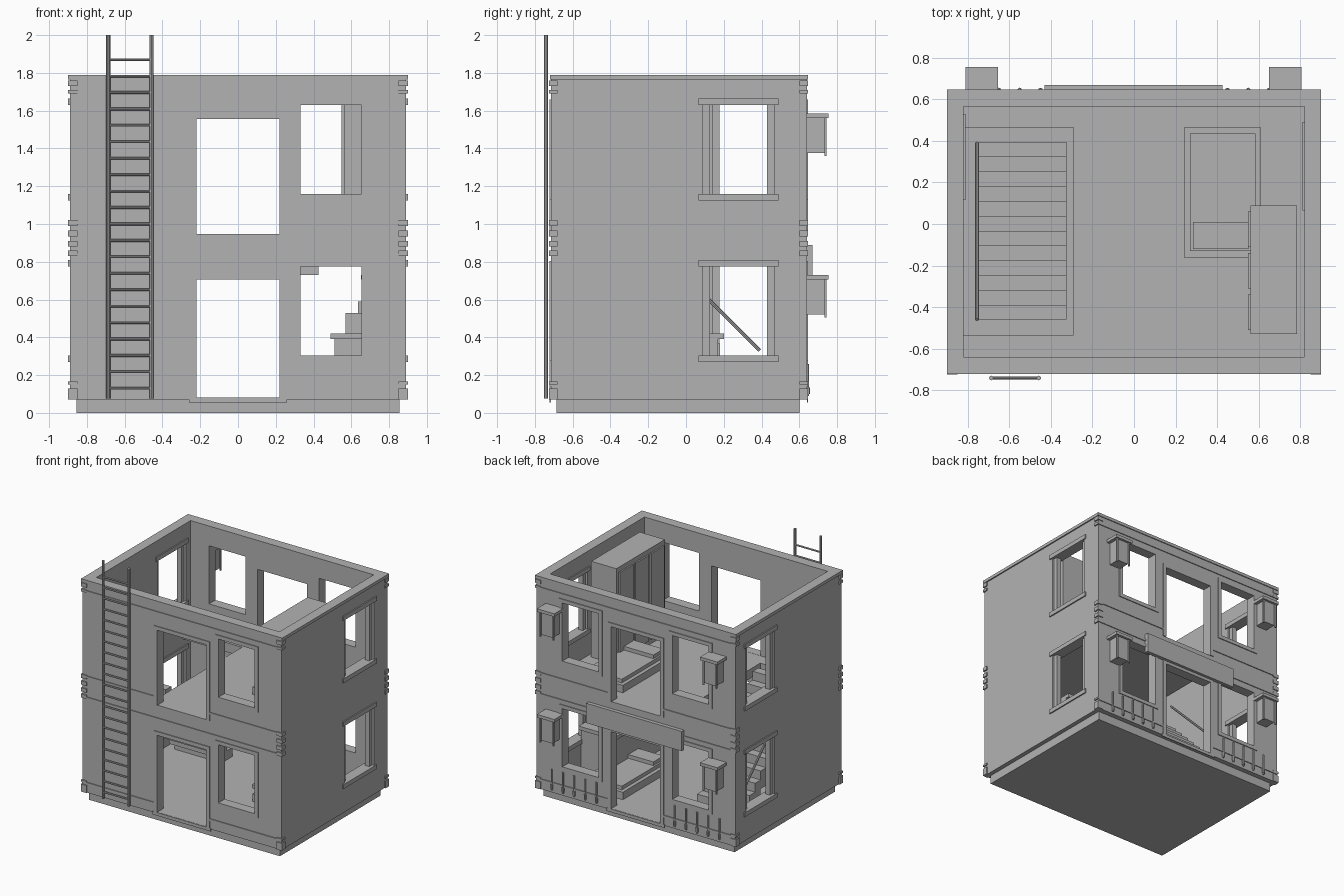
import bpy
import bmesh
from math import hypot, atan2
from mathutils import Matrix, Vector

if "Cube" in bpy.data.objects:
    bpy.data.objects.remove(bpy.data.objects["Cube"], do_unlink=True)

GREY = (0.45, 0.45, 0.45, 1)
mat = bpy.data.materials.new("plain_grey")
mat.use_nodes = True
mat.diffuse_color = GREY
mat.node_tree.nodes["Principled BSDF"].inputs["Base Color"].default_value = GREY


def build(name, boxes=(), rods=(), sides=8):
    """One object from boxes (x0, x1, y0, y1, z0, z1) and rods (start, end, radius)."""
    bm = bmesh.new()
    for x0, x1, y0, y1, z0, z1 in boxes:
        m = Matrix.Translation(((x0 + x1) / 2, (y0 + y1) / 2, (z0 + z1) / 2))
        bmesh.ops.create_cube(bm, size=1, matrix=m @ Matrix.Diagonal((x1 - x0, y1 - y0, z1 - z0, 1)))
    for a, b, r in rods:
        a, b = Vector(a), Vector(b)
        m = Matrix.Translation((a + b) / 2) @ (b - a).to_track_quat('Z', 'Y').to_matrix().to_4x4()
        bmesh.ops.create_cone(bm, cap_ends=True, segments=sides, radius1=r, radius2=r,
                              depth=(b - a).length, matrix=m)
    mesh = bpy.data.meshes.new(name)
    bm.to_mesh(mesh)
    bm.free()
    mesh.materials.append(mat)
    ob = bpy.data.objects.new(name, mesh)
    bpy.context.collection.objects.link(ob)
    return ob


def cut(ob, boxes):
    """Cut boxes out of an object for good."""
    cutter = build("cutter", boxes)
    cutter.hide_render = True
    mod = ob.modifiers.new("openings", 'BOOLEAN')
    mod.operation = 'DIFFERENCE'
    mod.solver = 'EXACT'
    mod.object = cutter
    bpy.context.view_layer.update()
    done = bpy.data.meshes.new_from_object(ob.evaluated_get(bpy.context.evaluated_depsgraph_get()))
    ob.modifiers.clear()
    ob.data = done
    bpy.data.objects.remove(cutter, do_unlink=True)


# Main dimensions
WX, FRONT, BACK = 0.89, -0.715, 0.64
IX, IF, IB = 0.82, -0.64, 0.565
LOW, UP, TOP = 0.08, 0.945, 1.79
DOORS = [(LOW, 0.705), (UP, 1.555)]
WINDOWS = [(0.305, 0.775), (1.16, 1.63)]
WIN_X = (0.33, 0.655)
SIDE_Y = {1: (0.09, 0.465), -1: (0.14, 0.505)}

# Base and ground floor
build("base", [(-0.855, 0.855, -0.685, 0.6, 0, 0.075)])

# Walls: a shell with doors and windows cut through
walls = build("walls", [(-WX, WX, FRONT, BACK, 0.07, TOP)])
cut(walls, [(-IX, IX, IF, IB, LOW, 2)])
holes = []
for z0, z1 in DOORS:
    holes.append((-0.22, 0.22, -1, 1, z0 + 0.001, z1))
for z0, z1 in WINDOWS:
    holes.append((*WIN_X, -1, 1, z0, z1))
    holes.append((-WIN_X[1], -WIN_X[0], 0.4, 1, z0, z1))
    for s, (y0, y1) in SIDE_Y.items():
        holes.append((*sorted((s * 0.6, s * 1.1)), y0, y1, z0, z1))
cut(walls, holes)

# Upper floor with the stairwell opening
floor = build("upper_floor", [(-IX, IX, IF, IB, 0.87, UP)])
cut(floor, [(-1, -0.29, -0.535, 0.465, 0.8, 1)])

# Side window jambs, lintels and sills, standing proud of both wall faces
jambs, ledges = [], []
for s, (y0, y1) in SIDE_Y.items():
    xa, xb = sorted((s * 0.835, s * 0.875))
    la, lb = sorted((s * 0.81, s * 0.9))
    for z0, z1 in WINDOWS:
        jambs += [(xa, xb, y0, y0 + 0.037, z0, z1), (xa, xb, y1 - 0.037, y1, z0, z1)]
        ledges += [(la, lb, y0 - 0.025, y1 + 0.025, z1, z1 + 0.035),
                   (la, lb, y0 - 0.025, y1 + 0.025, z0 - 0.035, z0)]
build("side_window_jambs", jambs)
build("side_window_ledges", ledges)

# Thin frames and string courses on the front and back
frames, courses = [], []
for ya, yb, wins in ((FRONT - 0.007, FRONT, [WIN_X]),
                     (BACK, BACK + 0.007, [WIN_X, (-WIN_X[1], -WIN_X[0])])):
    spans = [(-0.22, 0.22, z0, z1, True) for z0, z1 in DOORS]
    spans += [(a, b, z0, z1, False) for a, b in wins for z0, z1 in WINDOWS]
    for a, b, z0, z1, door in spans:
        w = 0.03
        frames += [(a - w, a, ya, yb, z0, z1), (b, b + w, ya, yb, z0, z1),
                   (a - w, b + w, ya, yb, z1, z1 + w)]
        if not door:
            frames.append((a - w, b + w, ya, yb, z0 - w, z0))
    courses += [(-WX, WX, ya, yb, z, z + 0.015) for z in (0.83, 1.69)]
    for z in (0.14, 1.0):
        courses += [(-WX, -0.25, ya, yb, z, z + 0.015), (0.25, WX, ya, yb, z, z + 0.015)]
    courses.append((-0.26, 0.26, ya, yb, 0.055, LOW))
build("opening_frames", frames)
build("string_courses", courses)

# Corner blocks in groups at the foot, middle and top
blocks = []
for z0, z1 in ((0.07, 0.13), (0.15, 0.165), (0.83, 0.86), (0.88, 0.91),
               (0.935, 0.965), (0.99, 1.02), (1.69, 1.71), (1.73, 1.76)):
    for sx in (-1, 1):
        xa, xb = sorted((sx * 0.85, sx * 0.9))
        blocks += [(xa, xb, FRONT - 0.009, -0.68, z0, z1), (xa, xb, 0.6, BACK + 0.007, z0, z1)]
build("corner_blocks", blocks)
build("wall_cap", [(-0.9, 0.9, FRONT - 0.006, IF, 1.765, TOP), (-0.9, 0.9, IB, BACK + 0.007, 1.765, TOP),
                   (-0.9, -IX, IF, IB, 1.765, TOP), (IX, 0.9, IF, IB, 1.765, TOP)])

# Ladder
rungs = [((-0.69, -0.741, 0.13 + i * 0.087), (-0.455, -0.741, 0.13 + i * 0.087), 0.007) for i in range(21)]
rails = [((x, -0.741, 0.075), (x, -0.741, 2), 0.011) for x in (-0.687, -0.458)]
build("ladder", rods=rungs + rails)

# Stairs with a sloping handrail
STEPS = 12
run, rise = 0.855 / STEPS, (UP - LOW) / STEPS
treads = [(-0.745, -0.325, 0.395 - (i + 1) * run, 0.395 - i * run,
           LOW + max(0, i - 1) * rise, LOW + (i + 1) * rise) for i in range(STEPS)]
build("stairs", treads)
posts = [((-0.755, 0.38 - i * 0.2, LOW + i * 0.2), (-0.755, 0.38 - i * 0.2, 0.34 + i * 0.2), 0.006)
         for i in range(5)]
build("stair_handrail", rods=[((-0.755, 0.39, 0.33), (-0.755, -0.46, 1.18), 0.009)])

# Wall lanterns on the back
lantern = []
lantern_posts = []
for x in (-0.732, 0.728):
    for z in (0.73, 1.585):
        lantern += [(x - 0.078, x + 0.078, BACK, 0.755, z - 0.025, z),
                    (x - 0.05, x + 0.05, BACK, 0.735, z - 0.21, z - 0.025)]
        for s in (-1, 1):
            xa, xb = sorted((x + s * 0.052, x + s * 0.064))
            lantern_posts.append((xa, xb, 0.732, 0.744, z - 0.225, z - 0.025))
build("lanterns", lantern)
build("lantern_posts", lantern_posts)

# Sign board and low railing bars on the back
build("sign_board", [(-0.43, 0.425, BACK, 0.67, 0.73, 0.89)])
bars = []
for s in (-1, 1):
    for i in range(5):
        x = s * (0.35 + i * 0.1)
        bars += [((x, 0.645, 0.09), (x, 0.645, 0.26), 0.007), ((x, 0.645, 0.1), (x, 0.645, 0.135), 0.011)]
build("railing_bars", rods=bars)

# Wardrobe upstairs with three doors
build("wardrobe", [(0.56, 0.785, -0.53, 0.09, UP, 1.72)])
build("wardrobe_doors", [(0.548, 0.56, y, y + 0.17, UP + 0.04, 1.68) for y in (-0.51, -0.31, -0.11)])

# Low bed on each floor
for name, z, x1 in (("upper_bed", UP, 0.61), ("lower_bed", LOW, 0.61)):
    build(name + "_frame", [(0.24, x1, -0.16, 0.465, z, z + 0.06)])
    build(name + "_mattress", [(0.27, x1 - 0.025, -0.13, 0.435, z + 0.06, z + 0.09)])
    build(name + "_pillow", [(0.285, x1 - 0.06, -0.12, 0.01, z + 0.09, z + 0.12)])

# Counter downstairs with a box and a back panel
build("counter", [(0.51, IX, -0.5, 0.17, LOW, 0.39), (0.49, IX, -0.52, 0.2, 0.39, 0.42)])
build("counter_box", [(0.57, IX, -0.45, -0.1, 0.42, 0.53), (0.635, IX, -0.4, -0.15, 0.53, 0.59)])
